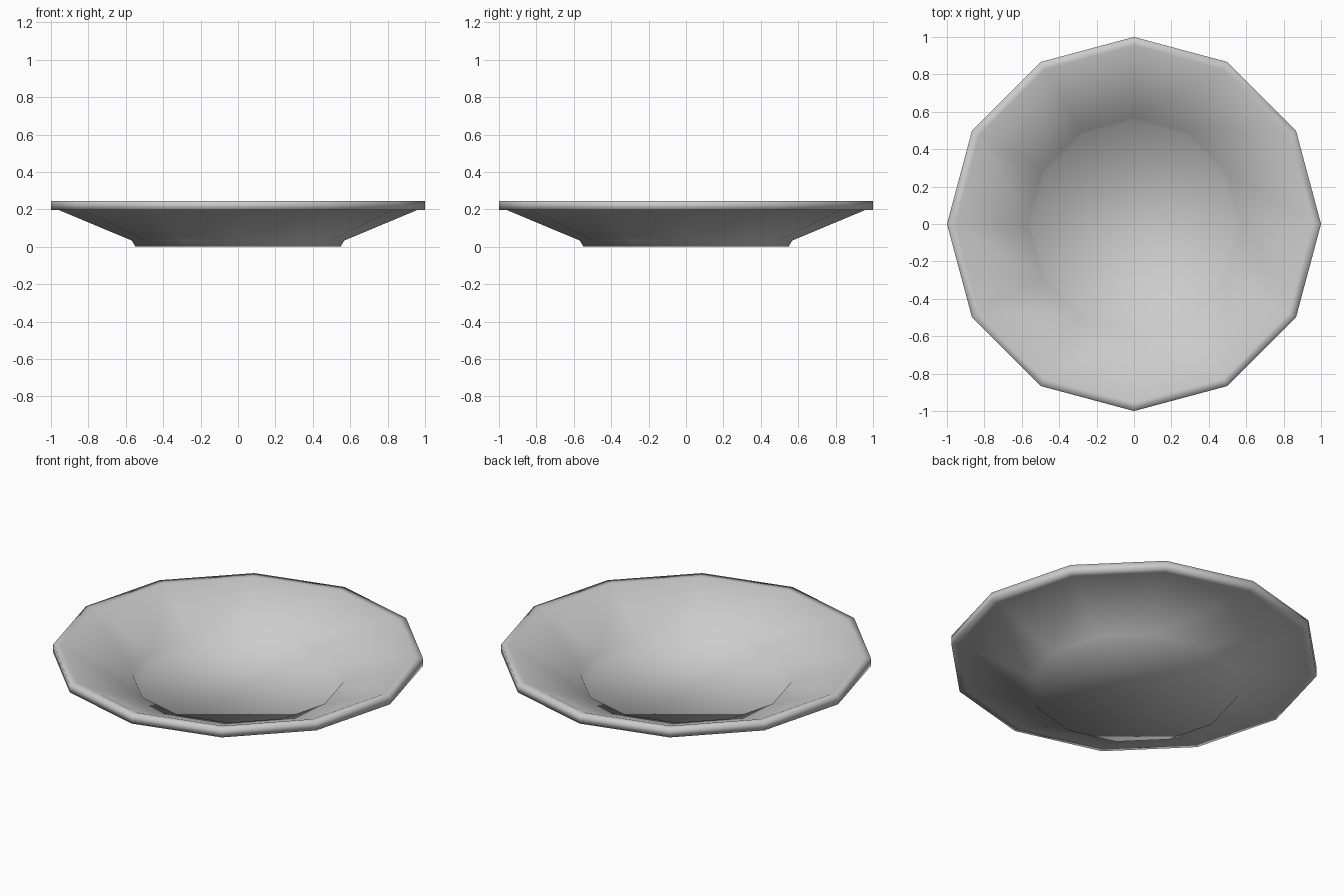
import bpy, bmesh, math

if "Cube" in bpy.data.objects:
    bpy.data.objects.remove(bpy.data.objects["Cube"])

SIDES = 12
# Closed profile (radius, height): underside from foot to rim, then inside back to floor
PROFILE = [(0.548, 0.0), (0.568, 0.033), (0.96, 0.197), (1.0, 0.197),
           (1.0, 0.245), (0.955, 0.245), (0.57, 0.085), (0.55, 0.05)]

bm = bmesh.new()
# Twelve-sided rings
rings = []
for r, z in PROFILE:
    rings.append([bm.verts.new((r * math.cos(math.tau * i / SIDES),
                                r * math.sin(math.tau * i / SIDES), z))
                  for i in range(SIDES)])
# Walls between neighbouring rings
for a, b in zip(rings, rings[1:]):
    for i in range(SIDES):
        j = (i + 1) % SIDES
        bm.faces.new((a[i], b[i], b[j], a[j]))
# Base and inner floor
bm.faces.new(rings[0])
bm.faces.new(rings[-1])
bmesh.ops.recalc_face_normals(bm, faces=bm.faces)
for f in bm.faces:
    f.smooth = True

mesh = bpy.data.meshes.new("plate")
bm.to_mesh(mesh)
bm.free()
plate = bpy.data.objects.new("plate", mesh)
bpy.context.collection.objects.link(plate)
